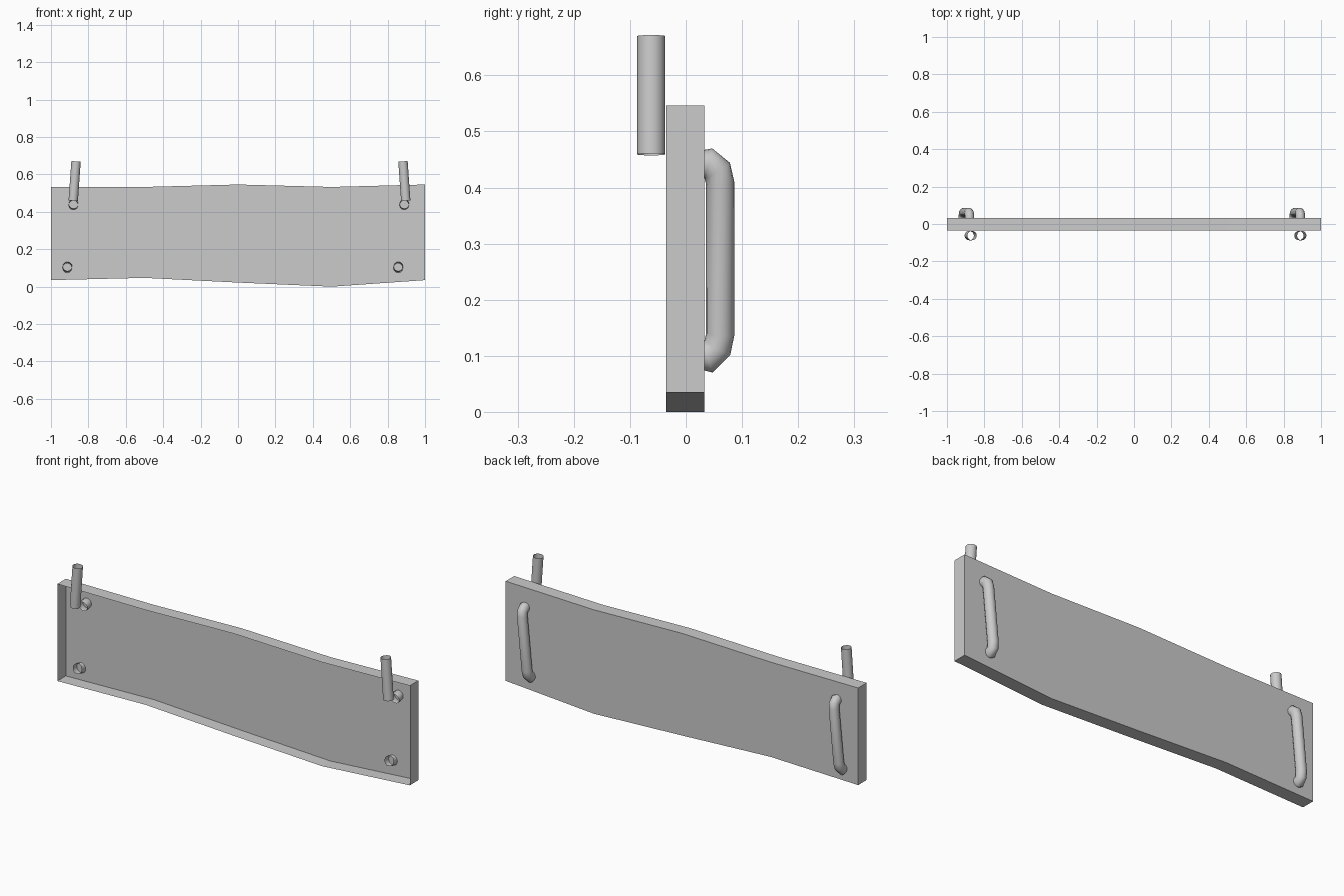
import bpy, bmesh, math
from mathutils import Vector

if "Cube" in bpy.data.objects:
    bpy.data.objects.remove(bpy.data.objects["Cube"])


def finish(name, bm):
    me = bpy.data.meshes.new(name)
    bm.to_mesh(me)
    bm.free()
    ob = bpy.data.objects.new(name, me)
    bpy.context.collection.objects.link(ob)
    return ob


def tube(name, path, side, radius=0.025, n=16):
    """Open-ended smooth tube with mitred bends; side is the axis across the bends."""
    pts = [Vector(p) for p in path]
    side = Vector(side)
    bm = bmesh.new()
    rings = []
    for i, p in enumerate(pts):
        a = (p - pts[max(i - 1, 0)]).normalized()
        b = (pts[min(i + 1, len(pts) - 1)] - p).normalized()
        t = (a + b).normalized()
        mitre = 1 / t.dot(b if b.length else a)
        v = t.cross(side).normalized()
        u = v.cross(t).normalized()
        rings.append([bm.verts.new(p + radius * (u * math.cos(k * math.tau / n)
                                                 + v * mitre * math.sin(k * math.tau / n)))
                      for k in range(n)])
    for r, s in zip(rings, rings[1:]):
        for k in range(n):
            j = (k + 1) % n
            f = bm.faces.new((r[k], r[j], s[j], s[k]))
            f.smooth = True
    bmesh.ops.recalc_face_normals(bm, faces=bm.faces)
    return finish(name, bm)


# board: wavy shallow tray, open at the front
xs = [-1, -0.5, 0, 0.5, 1]
low = [0.035, 0.047, 0.022, 0.0, 0.035]
high = [0.533, 0.533, 0.546, 0.533, 0.546]
outline = list(zip(xs, low)) + list(zip(xs, high))[::-1]
bm = bmesh.new()
front = [bm.verts.new((x, -0.036, z)) for x, z in outline]
back = [bm.verts.new((x, 0.033, z)) for x, z in outline]
n = len(outline)
for i in range(n):
    j = (i + 1) % n
    bm.faces.new((front[i], front[j], back[j], back[i]))
for i in range(4):
    bm.faces.new((back[i + 1], back[i], back[n - 1 - i], back[n - 2 - i]))
finish("board", bm)

# back handles: both lean the same way, ends poke through the back wall
profile = [(0.0, 0.108), (0.040, 0.098), (0.056, 0.114), (0.061, 0.138),
           (0.061, 0.408), (0.056, 0.430), (0.040, 0.443), (0.0, 0.436)]
for name, x0 in (("left_handle", -0.912), ("right_handle", 0.857)):
    tube(name, [(x0 + 0.032 * (z - 0.107) / 0.33, y, z) for y, z in profile], (1, 0, 0))

# front pegs: mirrored, leaning inward
for name, xb, xt in (("left_peg", -0.881, -0.866), ("right_peg", 0.897, 0.882)):
    tube(name, [(xb, -0.062, 0.459), (xt, -0.062, 0.670)], (0, 1, 0))
